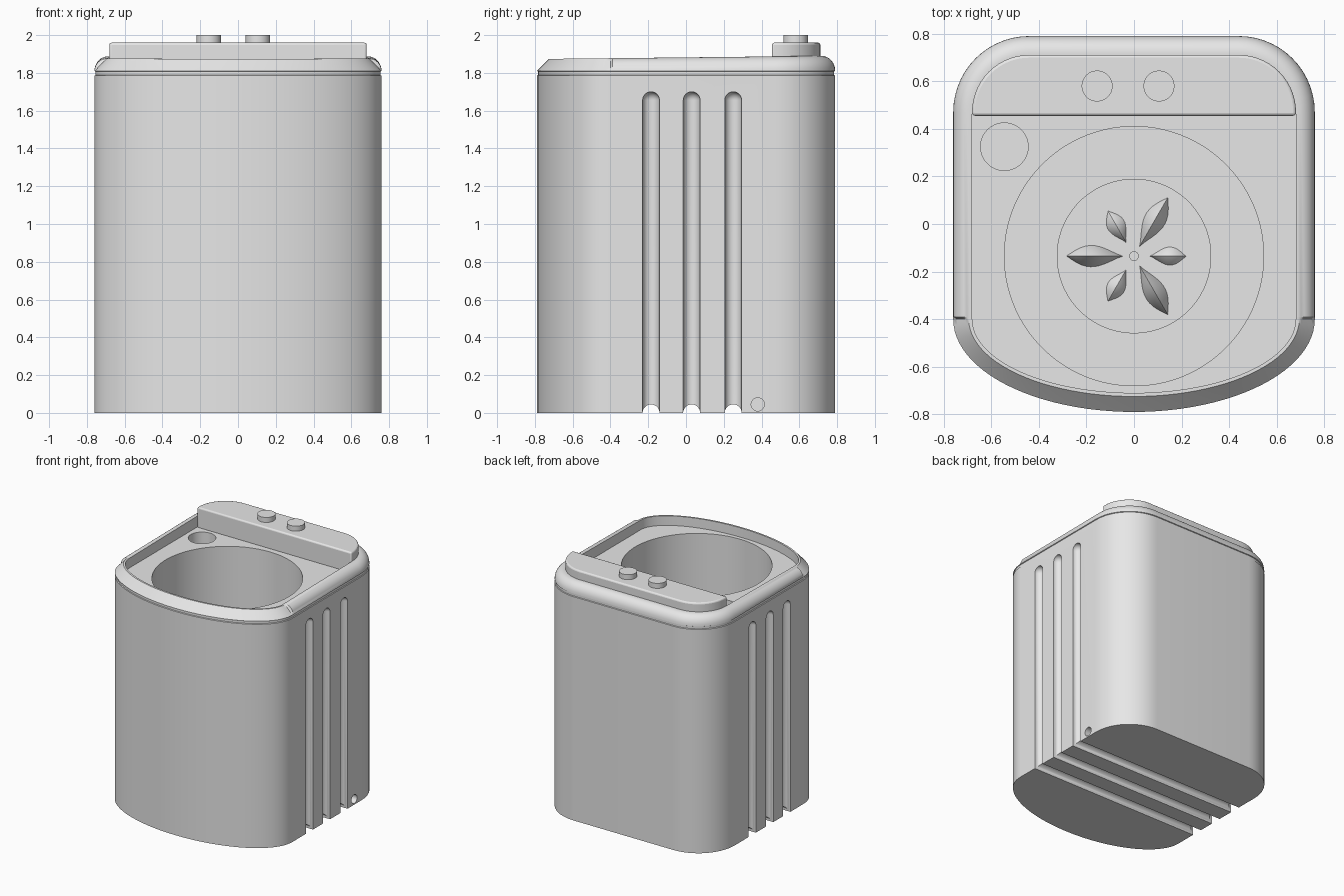
import bpy, bmesh
from math import sin, cos, pi, radians
from mathutils import Matrix, Vector

if "Cube" in bpy.data.objects:
    bpy.data.objects.remove(bpy.data.objects["Cube"], do_unlink=True)

GREY = (0.8, 0.8, 0.8, 1)
mat = bpy.data.materials.new("light grey plastic")
mat.use_nodes = True
mat.diffuse_color = GREY
mat.node_tree.nodes["Principled BSDF"].inputs["Base Color"].default_value = GREY

HALF_X, BACK, CORNER, FRONT_Y, FRONT_B = 0.76, 0.79, 0.32, -0.4, 0.39
DECK, PANEL_TOP, TUB_FLOOR, TUB_Y = 1.80, 1.96, 0.35, -0.135


def smooth(obj, angle=35):
    bpy.ops.object.select_all(action='DESELECT')
    obj.select_set(True)
    bpy.context.view_layer.objects.active = obj
    bpy.ops.object.shade_smooth_by_angle(angle=radians(angle))


def loft(name, rings, matrix=Matrix()):
    """Skin a stack of closed rings and cap both ends."""
    bm = bmesh.new()
    rows = [[bm.verts.new(matrix @ Vector(p)) for p in ring] for ring in rings]
    n = len(rows[0])
    for lo, hi in zip(rows, rows[1:]):
        for i in range(n):
            j = (i + 1) % n
            bm.faces.new((lo[i], lo[j], hi[j], hi[i]))
    bm.faces.new(rows[0][::-1])
    bm.faces.new(rows[-1])
    bmesh.ops.recalc_face_normals(bm, faces=bm.faces)
    mesh = bpy.data.meshes.new(name)
    bm.to_mesh(mesh)
    bm.free()
    mesh.materials.append(mat)
    obj = bpy.data.objects.new(name, mesh)
    bpy.context.collection.objects.link(obj)
    return obj


def lathe(name, profile, matrix, sides=32):
    """Turn a (radius, height) profile about the local z axis."""
    turn = [2 * pi * (i + 0.5) / sides for i in range(sides)]
    return loft(name, [[(r * cos(a), r * sin(a), z) for a in turn] for r, z in profile], matrix)


def back_arcs(d, steps=14):
    """Rounded back corners, from right to left, inset by d."""
    r, pts = CORNER - d, []
    for side, start in ((1, 0), (-1, pi / 2)):
        for i in range(steps + 1):
            a = start + pi / 2 * i / steps
            pts.append((side * (HALF_X - CORNER) + r * cos(a), BACK - CORNER + r * sin(a)))
    return pts


def outline(d_round, d_front, steps=48):
    """Footprint with separate insets for the back and sides and for the bowed front."""
    x = HALF_X - d_round
    pts = back_arcs(d_round) + [(-x, FRONT_Y + 0.01)]
    for i in range(steps + 1):
        a = pi + pi * i / steps
        pts.append(((HALF_X - d_front) * cos(a), FRONT_Y + (FRONT_B - d_front) * sin(a)))
    return pts + [(x, FRONT_Y + 0.01)]


def flat(d, z):
    return [(x, y, z) for x, y in outline(d, d)]


def rim_top(y):
    return 1.882 + 0.011 * y


# Cabinet with seam groove, rolled rim (chamfered at the front) and sunken deck
rings = [flat(0, 0), flat(0, 1.785), flat(0.006, 1.788), flat(0.006, 1.807)]
ROLL = 8
for k in range(ROLL + 1):
    t = k / ROLL
    a = t * pi / 2
    ring = []
    for x, y in outline(0.072 * (1 - cos(a)), 0.065 * t):
        rise = t if y <= FRONT_Y + 0.001 else sin(a)
        ring.append((x, y, 1.81 + (rim_top(y) - 1.81) * rise))
    rings.append(ring)
rings.append([(x, y, rim_top(y)) for x, y in outline(0.08, 0.08)])
rings.append(flat(0.08, DECK))
cabinet = loft("cabinet", rings)

# Cutters: wash tub, inlet well, drain outlet, side flutes and underside channels
along_x = Matrix.Rotation(pi / 2, 4, 'Y')
cutters = [
    lathe("tub_cutter", [(0.545, TUB_FLOOR), (0.545, 2.2)], Matrix.Translation((0, TUB_Y, 0)), 96),
    lathe("inlet_cutter", [(0.1, 1.5), (0.1, 2.2)], Matrix.Translation((-0.545, 0.325, 0)), 48),
    lathe("drain_cutter", [(0.035, 0.6), (0.035, 0.9)],
          Matrix.Translation((0, 0.38, 0.045)) @ along_x, 24),
]
R = 0.045
dome = [(R * cos(a), 1.655 + R * sin(a)) for a in (pi / 2 * i / 8 for i in range(8))]
for y in (-0.185, 0.03, 0.25):
    cutters.append(lathe("channel_cutter", [(R, -1), (R, 1)],
                         Matrix.Translation((0, y, 0)) @ along_x, 24))
    for side in (-1, 1):
        cutters.append(lathe("flute_cutter", [(R, -0.1)] + dome + [(0.002, 1.70)],
                             Matrix.Translation((side * HALF_X, y, 0)), 24))
bpy.context.view_layer.objects.active = cabinet
for cutter in cutters:
    cutter.hide_render = True
    mod = cabinet.modifiers.new("cut", 'BOOLEAN')
    mod.operation, mod.solver, mod.object = 'DIFFERENCE', 'EXACT', cutter
    bpy.ops.object.modifier_apply(modifier=mod.name)
    bpy.data.objects.remove(cutter, do_unlink=True)
smooth(cabinet)

# Control panel across the back
edge = back_arcs(0.079)
edge += [(-0.681, 0.455), (0.681, 0.455)]
panel = loft("control_panel", [[(x, y, z) for x, y in edge] for z in (DECK - 0.01, PANEL_TOP)])
bev = panel.modifiers.new("soft_edge", 'BEVEL')
bev.width, bev.segments, bev.limit_method = 0.012, 3, 'ANGLE'
smooth(panel)

# Knobs
for name, x in (("right_knob", -0.155), ("left_knob", 0.105)):
    smooth(lathe(name, [(0.065, PANEL_TOP - 0.01), (0.065, 2.0)],
                 Matrix.Translation((x, 0.58, 0)), 40))

# Pulsator disc and centre cap on the tub floor
disc_top = TUB_FLOOR + 0.03
tub_centre = Matrix.Translation((0, TUB_Y, 0))
smooth(lathe("pulsator_disc", [(0.325, TUB_FLOOR - 0.01), (0.325, disc_top)], tub_centre, 64))
smooth(lathe("pulsator_cap", [(0.02, disc_top - 0.01), (0.02, disc_top + 0.01)], tub_centre, 24))


def fin(name, angle, start, end, half_width, height):
    """Leaf-shaped ridge pointing outwards from the tub centre."""
    sections = []
    for i in range(13):
        s = 0.01 + 0.98 * i / 12
        w = half_width * sin(pi * s ** 1.2)
        h = height * sin(pi * s)
        r = start + (end - start) * s
        sections.append([(r, -w, -0.005), (r, -w * 0.5, h * 0.6), (r, 0, h),
                         (r, w * 0.5, h * 0.6), (r, w, -0.005)])
    place = Matrix.Translation((0, TUB_Y, disc_top)) @ Matrix.Rotation(radians(angle), 4, 'Z')
    smooth(loft(name, sections, place), 30)


for k in range(3):
    fin("long_fin", 60 + 120 * k, 0.045, 0.285, 0.047, 0.09)
    fin("short_fin", 120 * k, 0.065, 0.22, 0.042, 0.04)
